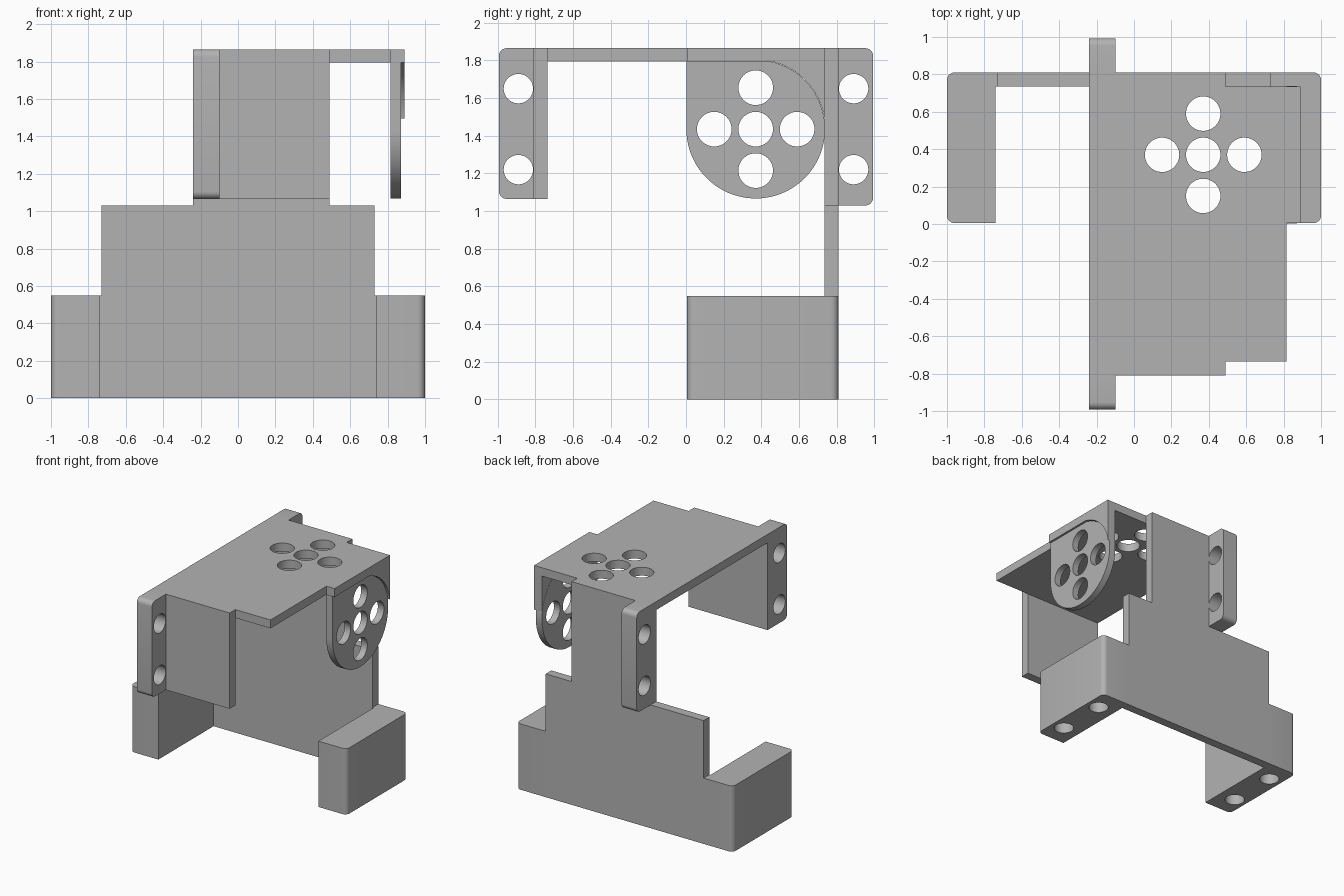
import bpy, bmesh
from math import radians, cos, sin
from mathutils import Vector

if "Cube" in bpy.data.objects:
    bpy.data.objects.remove(bpy.data.objects["Cube"])

grey = bpy.data.materials.new("matte grey")
grey.use_nodes = True
grey.diffuse_color = (0.45, 0.45, 0.45, 1)
grey.node_tree.nodes["Principled BSDF"].inputs["Base Color"].default_value = grey.diffuse_color

# Maps profile (u, v) and depth w to x, y, z for each extrusion axis
PLACE = {"x": lambda u, v, w: (w, u, v),
         "y": lambda u, v, w: (u, w, v),
         "z": lambda u, v, w: (u, v, w)}


def arc(cu, cv, r, start, end, steps):
    angles = [radians(start + (end - start) * i / steps) for i in range(steps + 1)]
    return [(cu + r * cos(a), cv + r * sin(a)) for a in angles]


def extrude(name, outline, axis, low, high):
    bm = bmesh.new()
    face = bm.faces.new([bm.verts.new(PLACE[axis](u, v, low)) for u, v in outline])
    grown = bmesh.ops.extrude_face_region(bm, geom=[face], use_keep_orig=True)["geom"]
    shift = Vector(PLACE[axis](0, 0, high - low))
    bmesh.ops.translate(bm, vec=shift, verts=[g for g in grown if isinstance(g, bmesh.types.BMVert)])
    bmesh.ops.recalc_face_normals(bm, faces=bm.faces)
    mesh = bpy.data.meshes.new(name)
    bm.to_mesh(mesh)
    bm.free()
    mesh.materials.append(grey)
    ob = bpy.data.objects.new(name, mesh)
    bpy.context.collection.objects.link(ob)
    return ob


def select(ob):
    bpy.ops.object.select_all(action="DESELECT")
    ob.select_set(True)
    bpy.context.view_layer.objects.active = ob


def drill(ob, centres, r, axis, low, high):
    for u, v in centres:
        cutter = extrude("drill", arc(u, v, r, 0, 352.5, 47), axis, low, high)
        cutter.hide_render = True
        mod = ob.modifiers.new("hole", "BOOLEAN")
        mod.operation, mod.solver, mod.object = "DIFFERENCE", "EXACT", cutter
        select(ob)
        bpy.ops.object.modifier_apply(modifier=mod.name)
        bpy.data.objects.remove(cutter)


def smooth(ob):
    select(ob)
    bpy.ops.object.shade_smooth_by_angle(angle=radians(30))


def rect(u0, v0, u1, v1):
    return [(u0, v0), (u1, v0), (u1, v1), (u0, v1)]


def cross(u, v, d=0.22):
    return [(u, v), (u + d, v), (u - d, v), (u, v + d), (u, v - d)]


def half_round(inner, outer, v0, v1, r=0.04):
    """Rectangle whose two corners on the outer side are rounded."""
    s = 1 if outer > inner else -1
    low = [(outer - s * (r - r * cos(radians(a))), v0 + r - r * sin(radians(a)))
           for a in range(90, -1, -15)]
    high = [(u, v0 + v1 - v) for u, v in reversed(low)]
    return [(inner, v0)] + low + high + [(inner, v1)]


TOP, UNDER, IN, OUT = 1.865, 1.795, 0.735, 0.81
LEFT, RIGHT = -0.24, 0.49
HUB, HUB_Z = 0.37, 1.435

# Stepped back plate
steps = [(1, 0), (1, 0.55), (0.73, 0.55), (0.73, 1.03), (RIGHT, 1.03), (RIGHT, TOP),
         (LEFT, TOP), (LEFT, 1.03), (-0.73, 1.03), (-0.73, 0.55), (-1, 0.55), (-1, 0)]
steps = [(max(-0.74, min(0.74, u)), v) for u, v in steps]
extrude("back_plate", steps, "y", IN, OUT)

# Front plate and top plate
extrude("front_plate", rect(LEFT, 1.065, RIGHT, TOP), "y", -OUT, -IN)
top = extrude("top_plate", [(LEFT, -IN), (0.815, -IN), (0.815, 0.005), (0.89, 0.005),
                            (0.89, IN), (LEFT, IN)], "z", UNDER, TOP)
drill(top, cross(HUB, HUB), 0.092, "z", UNDER - 0.1, TOP + 0.1)
smooth(top)

# Mounting tabs with two screw holes each
for name, side, bottom in (("front_tab", -1, 1.065), ("back_tab", 1, 1.03)):
    tab = extrude(name, half_round(side * OUT, side * 0.993, bottom, TOP), "x", LEFT, -0.1)
    drill(tab, [(side * 0.89, z) for z in (1.22, 1.65)], 0.078, "x", LEFT - 0.1, 0)
    smooth(tab)

# Feet with blind screw holes from below
for name, side in (("left_foot", 1), ("right_foot", -1)):
    foot = extrude(name, half_round(side * 0.74, side, 0.005, OUT), "z", 0, 0.55)
    drill(foot, [(side * 0.89, y) for y in (0.19, 0.62)], 0.078, "z", -0.1, 0.38)
    smooth(foot)

# Round side bracket and the raised corner behind it
bracket = extrude("side_bracket", [(HUB - 0.368, UNDER)] + arc(HUB, HUB_Z, 0.368, 180, 438, 60),
                  "x", 0.815, 0.872)
drill(bracket, cross(HUB, HUB_Z), 0.092, "x", 0.7, 1)
smooth(bracket)
corner = extrude("bracket_corner", [(IN, UNDER)] + arc(HUB, HUB_Z, 0.37, 77, 9.5, 16),
                 "x", 0.815, 0.89)
smooth(corner)
